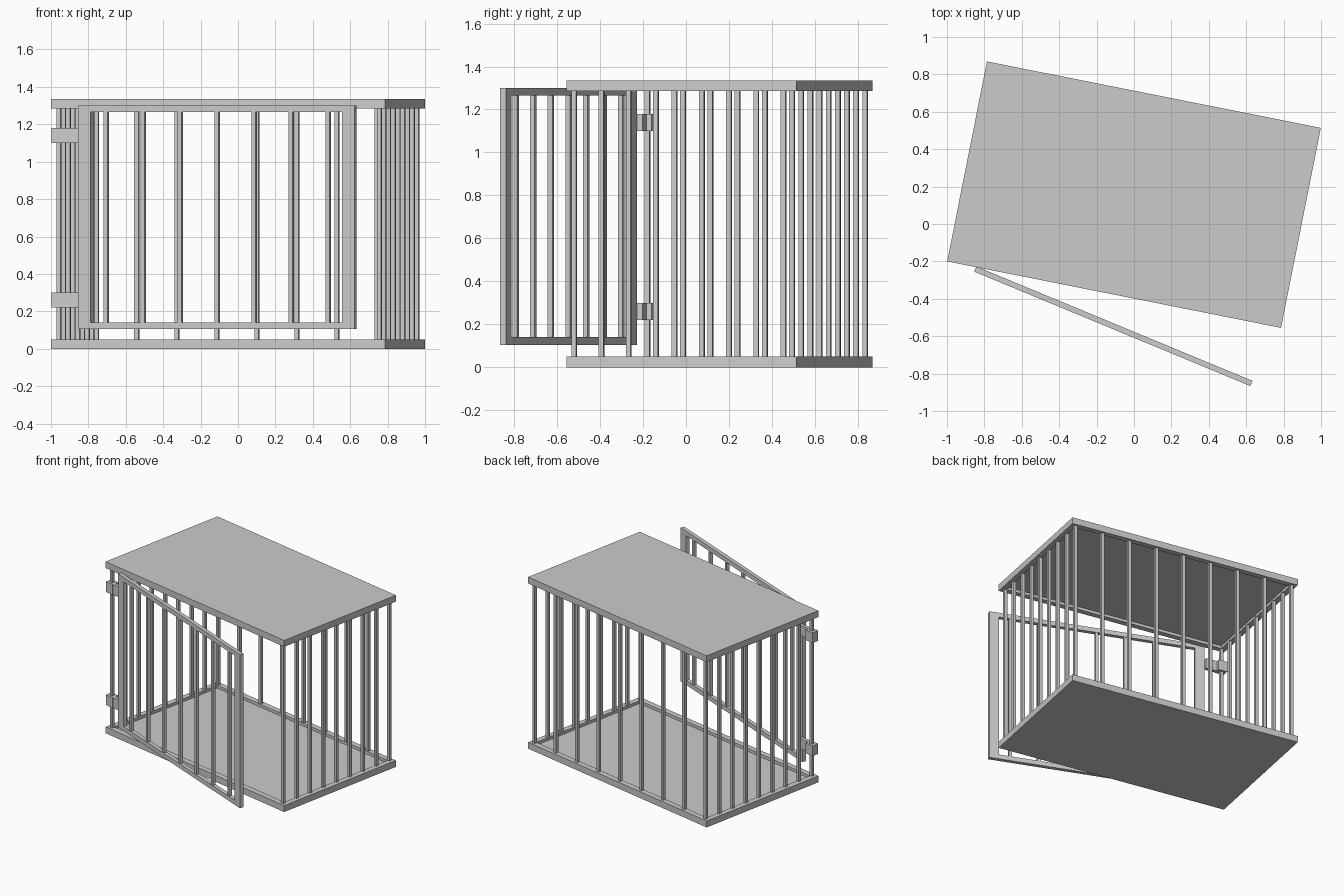
import bpy, bmesh, math
from mathutils import Matrix, Vector

if "Cube" in bpy.data.objects:
    bpy.data.objects.remove(bpy.data.objects["Cube"])

TURN = math.radians(-11.25)
CAGE = Matrix.Translation((0, 0.157, 0)) @ Matrix.Rotation(TURN, 4, 'Z')
DOOR = Matrix.Translation((-0.843, -0.227, 0)) @ Matrix.Rotation(math.radians(-22.5), 4, 'Z')


def boxes(name, frame, spans):
    """One object from boxes, each given as (x0, x1, y0, y1, z0, z1)."""
    bm = bmesh.new()
    for x0, x1, y0, y1, z0, z1 in spans:
        m = Matrix.Translation(((x0 + x1) / 2, (y0 + y1) / 2, (z0 + z1) / 2))
        m = m @ Matrix.Diagonal((x1 - x0, y1 - y0, z1 - z0, 1))
        bmesh.ops.create_cube(bm, size=1, matrix=m)
    me = bpy.data.meshes.new(name)
    bm.to_mesh(me)
    bm.free()
    ob = bpy.data.objects.new(name, me)
    ob.matrix_world = frame
    bpy.context.collection.objects.link(ob)
    return ob


def tray(name, z0, recess_up):
    """Plate with a shallow recess inside its rim, on the top or bottom face."""
    ob = boxes(name, CAGE, [(-0.91, 0.91, -0.545, 0.545, z0, z0 + 0.05)])
    bm = bmesh.new()
    bm.from_mesh(ob.data)
    bm.normal_update()
    s = 1 if recess_up else -1
    face = max(bm.faces, key=lambda f: f.normal.z * s)
    bmesh.ops.inset_region(bm, faces=[face], thickness=0.06, depth=0)
    inner = bmesh.ops.inset_region(bm, faces=[face], thickness=0.0001, depth=0)
    bmesh.ops.translate(bm, verts=face.verts[:], vec=Vector((0, 0, -0.022 * s)))
    bm.to_mesh(ob.data)
    bm.free()


# Base and roof
tray("base", 0, True)
tray("roof", 1.285, False)

# Bars along both sides and the back
U, V, R = 0.873, 0.517, 0.0115


def bar(u, v):
    return (u - R, u + R, v - R, v + R, 0.045, 1.29)


for name, u in (("left_bars", -U), ("right_bars", U)):
    boxes(name, CAGE, [bar(u, -V + i * V / 4) for i in range(9)])
boxes("back_bars", CAGE, [bar(-U + i * U / 4, V) for i in range(1, 8)])

# Open door: stiles, rails and bars
L, T = 1.598, 0.03
boxes("door_frame", DOOR, [
    (0, 0.07, -T, 0, 0.105, 1.30),
    (L - 0.07, L, -T, 0, 0.105, 1.30),
    (0.07, L - 0.07, -T, 0, 0.105, 0.14),
    (0.07, L - 0.07, -T, 0, 1.265, 1.30)])
centres = [L / 2 + i * 0.214 for i in range(-3, 4)]
boxes("door_bars", DOOR, [(c - R, c + R, -T / 2 - R, -T / 2 + R, 0.135, 1.27) for c in centres])

# Hinges: clamp round the corner post plus a strap to the door
for name, z in (("lower_hinge", 0.22), ("upper_hinge", 1.10)):
    boxes(name, CAGE, [
        (-0.908, -0.838, -0.545, -0.49, z, z + 0.08),
        (-0.838, -0.75, -0.542, -0.515, z, z + 0.08)])
